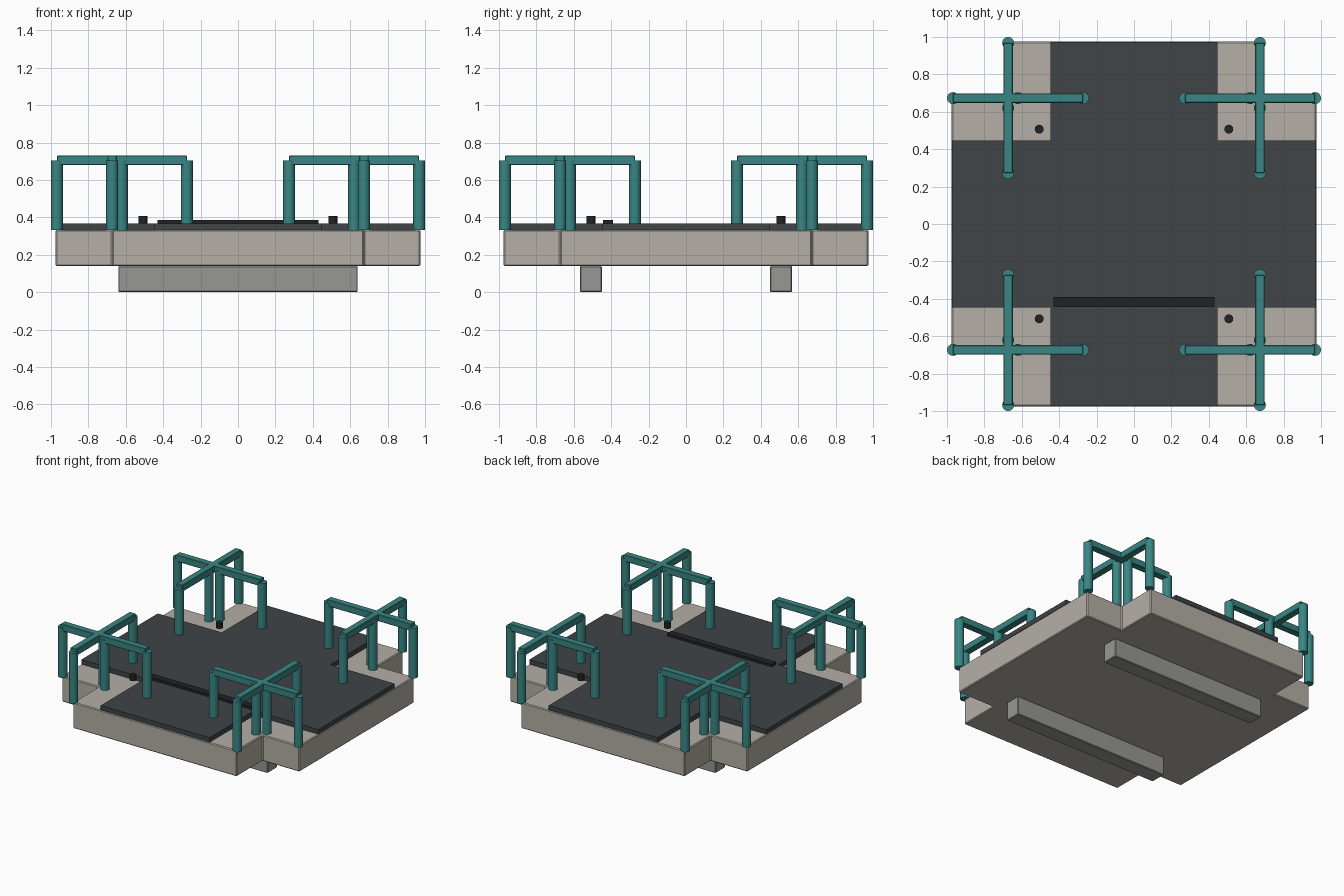
import bpy, bmesh
from math import pi

if "Cube" in bpy.data.objects:
    bpy.data.objects.remove(bpy.data.objects["Cube"])


def material(name, r, g, b):
    m = bpy.data.materials.new(name)
    m.diffuse_color = (r, g, b, 1)
    m.use_nodes = True
    m.node_tree.nodes["Principled BSDF"].inputs["Base Color"].default_value = m.diffuse_color
    return m


STONE = material("warm_stone", 0.46, 0.43, 0.38)
RUBBER = material("dark_rubber", 0.05, 0.058, 0.063)
TEAL = material("teal_paint", 0.04, 0.24, 0.23)
BLACK = material("black", 0.014, 0.016, 0.017)
GREY = material("skid_grey", 0.31, 0.31, 0.30)


def finish(ob, name, mat, bevel=0.0):
    ob.name = name
    ob.data.materials.append(mat)
    if bevel:
        mod = ob.modifiers.new("edge_bevel", 'BEVEL')
        mod.width, mod.segments = bevel, 1
    return ob


def box(name, x, y, z, mat, bevel=0.0):
    bpy.ops.mesh.primitive_cube_add(
        size=1, location=[sum(a) / 2 for a in (x, y, z)])
    ob = bpy.context.object
    ob.scale = [abs(a[1] - a[0]) for a in (x, y, z)]
    bpy.ops.object.transform_apply(location=False, rotation=False, scale=True)
    return finish(ob, name, mat, bevel)


def cylinder(name, x, y, z0, z1, r, mat, sides=16):
    bpy.ops.mesh.primitive_cylinder_add(
        vertices=sides, radius=r, depth=z1 - z0, location=(x, y, (z0 + z1) / 2))
    bpy.ops.object.shade_smooth_by_angle(angle=pi / 5)
    return finish(bpy.context.object, name, mat)


def plus_slab(name, a, b, z0, z1, mat, bevel=0.0):
    """Plus-shaped plate: arms reach a, arm half-width b."""
    outline = [(b, a), (-b, a), (-b, b), (-a, b), (-a, -b), (-b, -b),
               (-b, -a), (b, -a), (b, -b), (a, -b), (a, b), (b, b)]
    bm = bmesh.new()
    face = bm.faces.new([bm.verts.new((x, y, z0)) for x, y in outline])
    ext = bmesh.ops.extrude_face_region(bm, geom=[face])
    for v in ext["geom"]:
        if isinstance(v, bmesh.types.BMVert):
            v.co.z = z1
    bmesh.ops.recalc_face_normals(bm, faces=bm.faces)
    me = bpy.data.meshes.new(name)
    bm.to_mesh(me)
    bm.free()
    ob = bpy.data.objects.new(name, me)
    bpy.context.collection.objects.link(ob)
    return finish(ob, name, mat, bevel)


# Platform, floor mat, and the raised strip near the front
plus_slab("platform", 0.975, 0.672, 0.14, 0.333, STONE, 0.006)
plus_slab("floor_mat", 0.972, 0.447, 0.333, 0.368, RUBBER)
box("threshold_strip", (-0.43, 0.43), (-0.443, -0.39), (0.368, 0.386), BLACK)

# Skids under the platform
for s in (-1, 1):
    box("skid", (-0.64, 0.64), (s * 0.45, s * 0.567), (0, 0.14), GREY, 0.005)

# Corner railings: two crossing rails with three posts each, plus a stud
LINE, INNER, OUTER = 0.673, 0.273, 0.968
for sx in (-1, 1):
    for sy in (-1, 1):
        span, half = (INNER, OUTER), 0.025
        box("rail_x", (sx * span[0], sx * span[1]),
            (sy * LINE - half, sy * LINE + half), (0.68, 0.73), TEAL, 0.003)
        box("rail_y", (sx * LINE - half, sx * LINE + half),
            (sy * span[0], sy * span[1]), (0.68, 0.73), TEAL, 0.003)
        for d in (INNER, (INNER + OUTER) / 2, OUTER):
            cylinder("post_x", sx * d, sy * LINE, 0.333, 0.705, 0.032, TEAL)
            cylinder("post_y", sx * LINE, sy * d, 0.333, 0.705, 0.032, TEAL)
        cylinder("stud", sx * 0.507, sy * 0.507, 0.366, 0.406, 0.024, BLACK)
